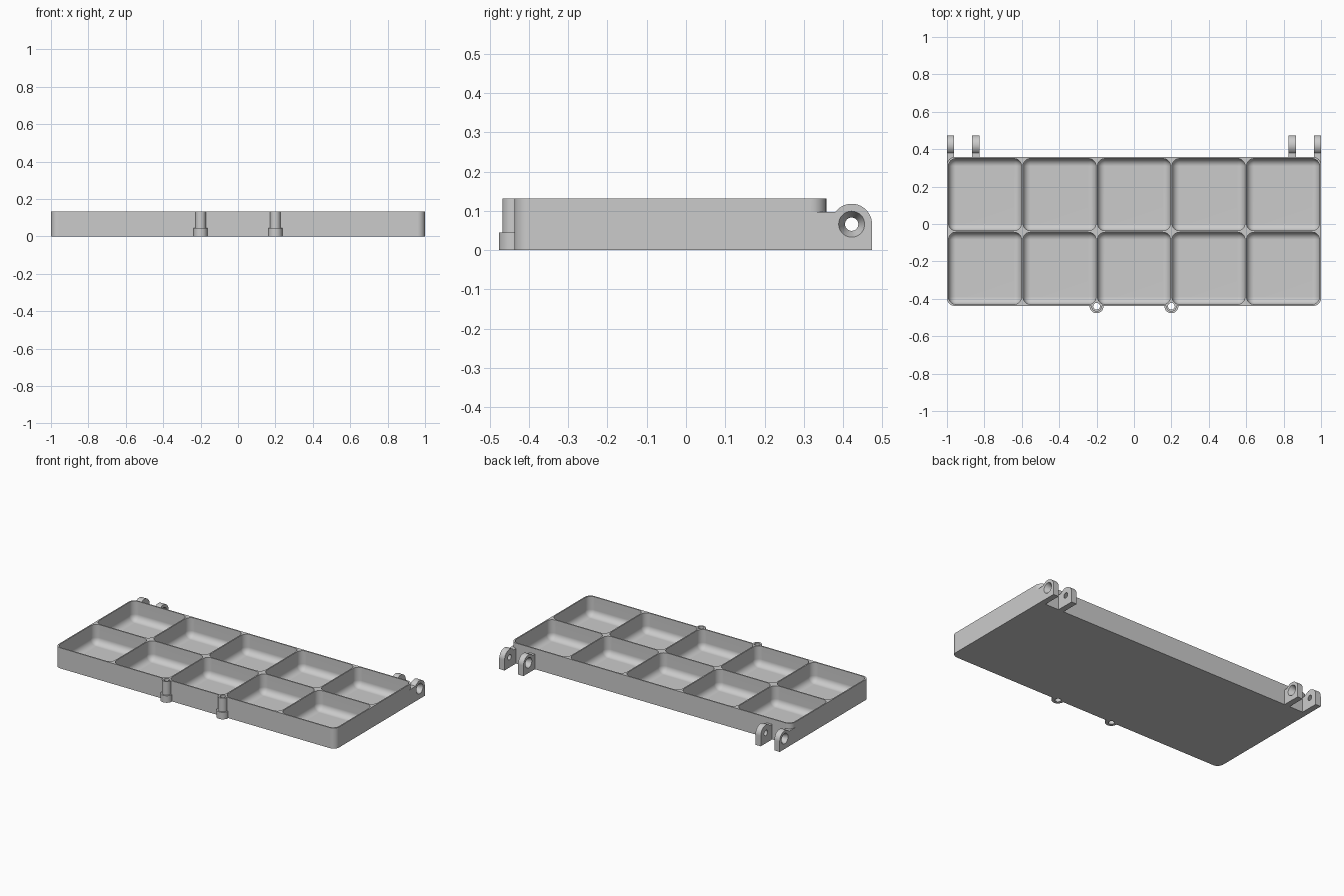
import bpy, bmesh, math
from mathutils import Matrix, Vector

if "Cube" in bpy.data.objects:
    bpy.data.objects.remove(bpy.data.objects["Cube"], do_unlink=True)

# Main dimensions
HEIGHT, FRONT, BACK = 0.132, -0.4375, 0.3575
WALL, ROUND = 0.008, 0.04
COLS, ROWS = 5, 2

grey = bpy.data.materials.new("plain grey")
grey.use_nodes = True
grey.diffuse_color = (0.6, 0.6, 0.6, 1)
grey.node_tree.nodes["Principled BSDF"].inputs["Base Color"].default_value = (0.6, 0.6, 0.6, 1)


def finish(bm, name):
    bmesh.ops.recalc_face_normals(bm, faces=bm.faces)
    mesh = bpy.data.meshes.new(name)
    bm.to_mesh(mesh)
    bm.free()
    mesh.materials.append(grey)
    obj = bpy.data.objects.new(name, mesh)
    bpy.context.collection.objects.link(obj)
    return obj


def rounded_box(name, low, high, all_edges):
    """Box with its upright edges, or all its edges, rounded."""
    low, high = Vector(low), Vector(high)
    bm = bmesh.new()
    bmesh.ops.create_cube(bm, size=1)
    bmesh.ops.scale(bm, vec=high - low, verts=bm.verts)
    bmesh.ops.translate(bm, vec=(low + high) / 2, verts=bm.verts)
    edges = [e for e in bm.edges
             if all_edges or abs(e.verts[0].co.z - e.verts[1].co.z) > 0.01]
    bmesh.ops.bevel(bm, geom=edges, offset=ROUND, segments=8, profile=0.5, affect='EDGES')
    return finish(bm, name)


def cylinder(name, centre, r1, r2, depth, along_x=False):
    bm = bmesh.new()
    matrix = Matrix.Translation(centre)
    if along_x:
        matrix = matrix @ Matrix.Rotation(math.pi / 2, 4, 'Y')
    bmesh.ops.create_cone(bm, cap_ends=True, segments=40, radius1=r1, radius2=r2,
                          depth=depth, matrix=matrix)
    return finish(bm, name)


def combine(target, part, operation):
    """Apply one boolean and throw the helper away."""
    part.hide_render = True
    mod = target.modifiers.new(operation.lower(), 'BOOLEAN')
    mod.operation, mod.solver, mod.object = operation, 'EXACT', part
    bpy.context.view_layer.objects.active = target
    bpy.ops.object.modifier_apply(modifier=mod.name)
    bpy.data.objects.remove(part, do_unlink=True)


# Tray body
tray = rounded_box("compartment_tray", (-1, FRONT, 0), (1, BACK, HEIGHT), False)

# Hinge lugs: side profile with a rounded eye, extruded across
EYE_Y, EYE_Z, EYE_R, LUG_W = 0.422, 0.066, 0.052, 0.038


def hinge_lug(x):
    end = math.pi - math.asin((0.097 - EYE_Z) / EYE_R)
    profile = [(0.318, 0), (EYE_Y + EYE_R, 0)]
    for i in range(21):
        a = end * i / 20
        profile.append((EYE_Y + EYE_R * math.cos(a), EYE_Z + EYE_R * math.sin(a)))
    profile.append((0.318, 0.097))
    bm = bmesh.new()
    face = bm.faces.new([bm.verts.new((x - LUG_W / 2, y, z)) for y, z in profile])
    out = bmesh.ops.extrude_face_region(bm, geom=[face])
    moved = [v for v in out["geom"] if isinstance(v, bmesh.types.BMVert)]
    bmesh.ops.translate(bm, vec=(LUG_W, 0, 0), verts=moved)
    return finish(bm, "hinge_lug")


# Each lug centre with the side its countersink opens to
lugs = [(s * x, s * side) for s in (-1, 1) for x, side in ((1 - LUG_W / 2, 1), (0.846, -1))]
for x, side in lugs:
    combine(tray, hinge_lug(x), 'UNION')

# Latch posts with wider feet
POST_X = (-0.2, 0.2)
for x in POST_X:
    combine(tray, cylinder("post", (x, -0.44, HEIGHT / 2), 0.028, 0.028, HEIGHT), 'UNION')
    combine(tray, cylinder("post_foot", (x, -0.44, 0.0225), 0.037, 0.037, 0.045), 'UNION')

# Scooped compartments
step_x = (2 - WALL) / COLS
step_y = (BACK - FRONT - WALL) / ROWS
for i in range(COLS):
    for j in range(ROWS):
        x, y = -1 + i * step_x, FRONT + j * step_y
        pocket = rounded_box("pocket", (x + WALL, y + WALL, WALL),
                             (x + step_x, y + step_y, HEIGHT + 0.1), True)
        combine(tray, pocket, 'DIFFERENCE')

# Bores through the posts and countersunk hinge eyes
for x in POST_X:
    combine(tray, cylinder("bore", (x, -0.44, HEIGHT / 2), 0.018, 0.018, 0.3), 'DIFFERENCE')
for x, side in lugs:
    small, large = 0.0165, 0.0335
    r1, r2 = (small, large) if side > 0 else (large, small)
    eye = cylinder("eye", (x, EYE_Y, EYE_Z), r1, r2, LUG_W + 0.002, True)
    combine(tray, eye, 'DIFFERENCE')

# Smooth the rounded surfaces and keep the rims crisp
bpy.ops.object.select_all(action='DESELECT')
tray.select_set(True)
bpy.context.view_layer.objects.active = tray
bpy.ops.object.shade_smooth_by_angle(angle=math.radians(30))
normals = tray.modifiers.new("weighted_normals", 'WEIGHTED_NORMAL')
normals.keep_sharp = True
